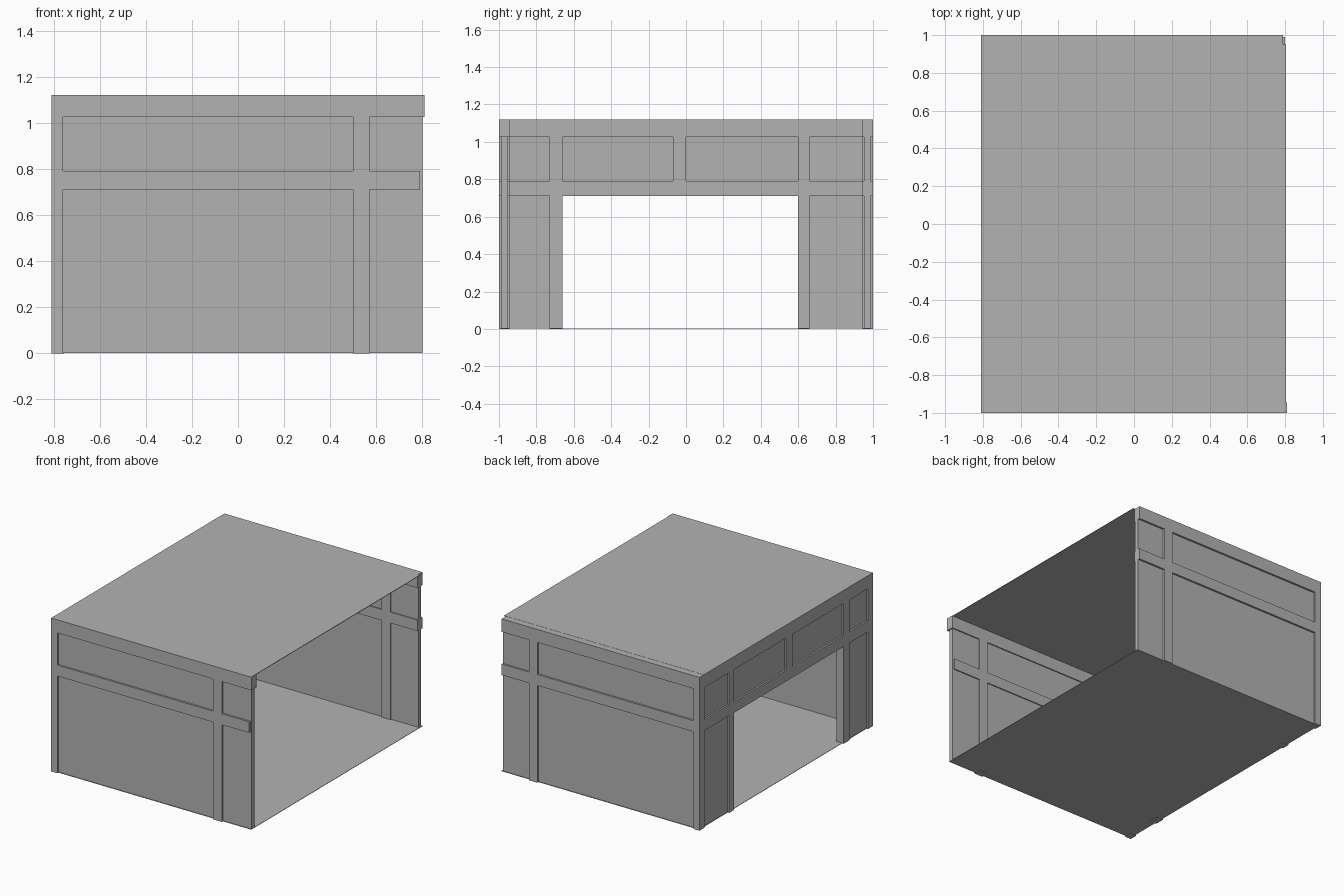
import bpy

old = bpy.data.objects.get("Cube")
if old:
    bpy.data.objects.remove(old, do_unlink=True)

# Single plaster colour
grey = bpy.data.materials.new("plain_grey")
grey.use_nodes = True
colour = (0.45, 0.45, 0.45, 1)
grey.diffuse_color = colour
bsdf = next(n for n in grey.node_tree.nodes if n.type == 'BSDF_PRINCIPLED')
bsdf.inputs["Base Color"].default_value = colour

# Shared levels
TOP, BAND_TOP, MID_TOP, MID_LOW, FLOOR = 1.12, 1.025, 0.79, 0.71, 0.004
LEFT, OUT, IN = -0.81, 1.0, 0.945


def box(name, xs, ys, zs):
    """Box between the given ranges on each axis."""
    x, y, z = (sorted(r) for r in (xs, ys, zs))
    verts = [(a, b, c) for a in x for b in y for c in z]
    faces = [(0, 1, 3, 2), (4, 6, 7, 5), (0, 4, 5, 1),
             (2, 3, 7, 6), (0, 2, 6, 4), (1, 5, 7, 3)]
    mesh = bpy.data.meshes.new(name)
    mesh.from_pydata(verts, [], faces)
    mesh.materials.append(grey)
    obj = bpy.data.objects.new(name, mesh)
    bpy.context.collection.objects.link(obj)
    return obj


def long_wall(side, sign, band_end, panel_end):
    """Front or back wall: two bands, a corner post, a post and recessed panels."""
    trim = (sign * IN, sign * OUT)
    panel = (sign * 0.953, sign * 0.986)
    box(side + "_top_band", (LEFT, band_end), trim, (BAND_TOP, TOP))
    box(side + "_middle_band", (LEFT, 0.79), trim, (MID_LOW, MID_TOP))
    for level, zs in (("lower", (0, MID_LOW)), ("upper", (MID_TOP, BAND_TOP))):
        box(f"{side}_{level}_corner_post", (LEFT, -0.76), trim, zs)
        box(f"{side}_{level}_post", (0.5, 0.57), trim, zs)
    box(side + "_panel", (-0.78, panel_end), panel, (FLOOR, 1.08))


long_wall("front", -1, 0.81, 0.80)
long_wall("back", 1, 0.79, 0.79)

# Side wall with the wide doorway
trim_x, panel_x = (LEFT, -0.755), (-0.797, -0.765)
box("side_top_band", trim_x, (-IN, IN), (BAND_TOP, TOP))
box("side_middle_band", trim_x, (-IN, IN), (MID_LOW, MID_TOP))
door_posts = ((-0.73, -0.66), (0.60, 0.66))
for i, ys in enumerate(door_posts):
    box(f"door_post_{i + 1}", trim_x, ys, (0, MID_LOW))
    box(f"upper_side_post_{i + 1}", trim_x, ys, (MID_TOP, BAND_TOP))
box("window_mullion", trim_x, (-0.07, 0), (MID_TOP, BAND_TOP))
box("side_upper_panel", panel_x, (-0.96, 0.96), (0.75, 1.08))
for i, ys in enumerate(((-0.96, -0.70), (0.63, 0.96))):
    box(f"side_lower_panel_{i + 1}", panel_x, ys, (FLOOR, 0.75))

# Floor and roof sheets
box("floor", (-0.80, 0.80), (-0.99, 0.99), (0.001, FLOOR))
box("roof", (LEFT, 0.805), (-OUT, 0.95), (TOP - 0.003, TOP + 0.001))
